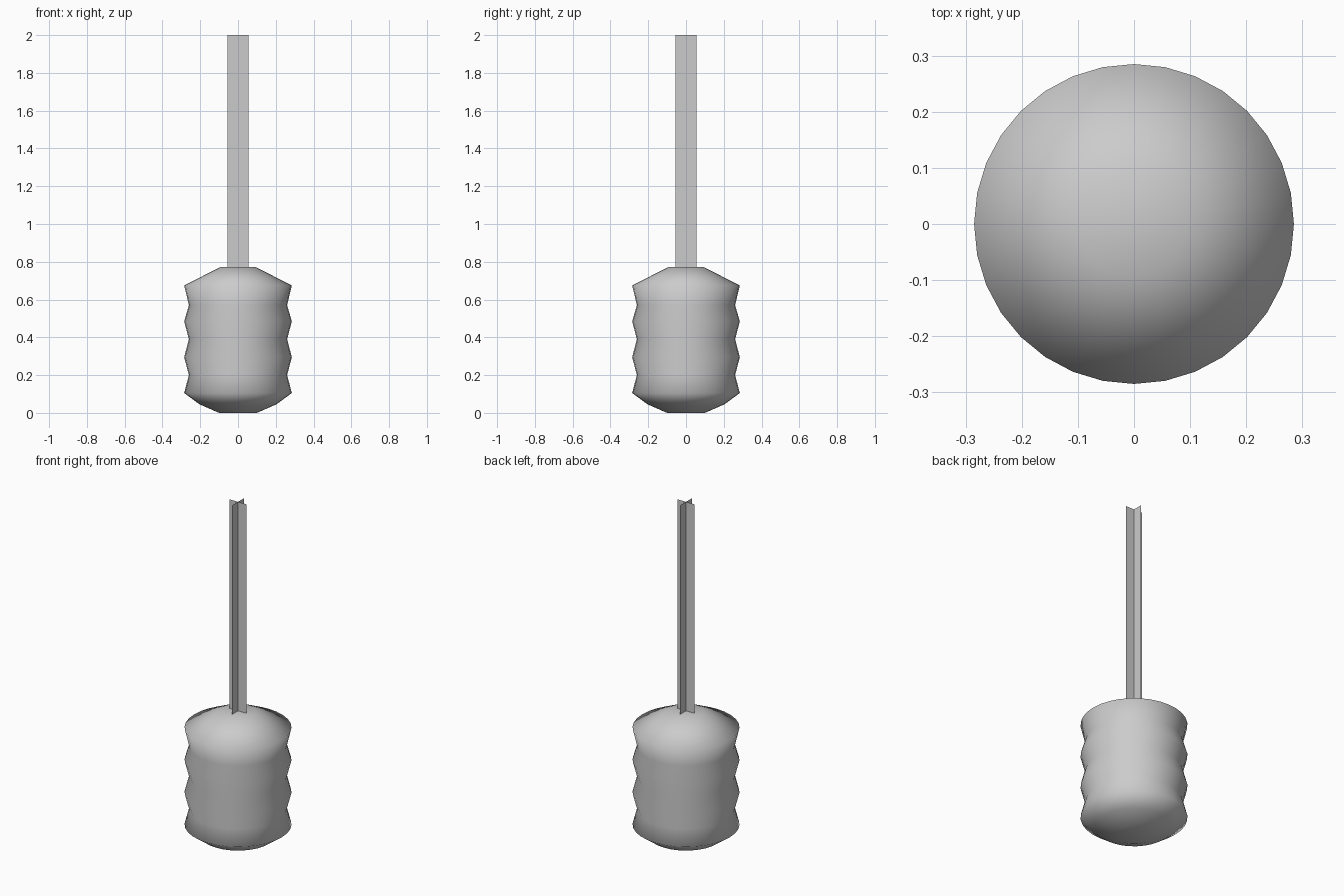
import bpy, bmesh, math

if "Cube" in bpy.data.objects:
    bpy.data.objects.remove(bpy.data.objects["Cube"])

SIDES = 32


def make_object(name, bm, smooth):
    bmesh.ops.recalc_face_normals(bm, faces=bm.faces)
    for f in bm.faces:
        f.smooth = smooth
    mesh = bpy.data.meshes.new(name)
    bm.to_mesh(mesh)
    bm.free()
    obj = bpy.data.objects.new(name, mesh)
    bpy.context.collection.objects.link(obj)
    return obj


# Ribbed handle: (radius, height) profile turned around z
profile = [(0.10, 0.0), (0.203, 0.045), (0.285, 0.105), (0.26, 0.2),
           (0.285, 0.295), (0.26, 0.39), (0.285, 0.485), (0.26, 0.57),
           (0.285, 0.675), (0.093, 0.772)]
bm = bmesh.new()
rings = [[bm.verts.new((r * math.cos(2 * math.pi * i / SIDES),
                        r * math.sin(2 * math.pi * i / SIDES), z))
          for i in range(SIDES)] for r, z in profile]
for low, high in zip(rings, rings[1:]):
    for i in range(SIDES):
        j = (i + 1) % SIDES
        bm.faces.new((low[i], low[j], high[j], high[i]))
bm.faces.new(rings[0])
bm.faces.new(rings[-1])
make_object("handle", bm, True)

# Shaft: two thin crossed blades
for name, dx, dy in (("shaft_blade_x", 0.056, 0), ("shaft_blade_y", 0, 0.056)):
    bm = bmesh.new()
    bm.faces.new([bm.verts.new((s * dx, s * dy, z))
                  for s, z in ((-1, 0.77), (1, 0.77), (1, 2.0), (-1, 2.0))])
    make_object(name, bm, False)
